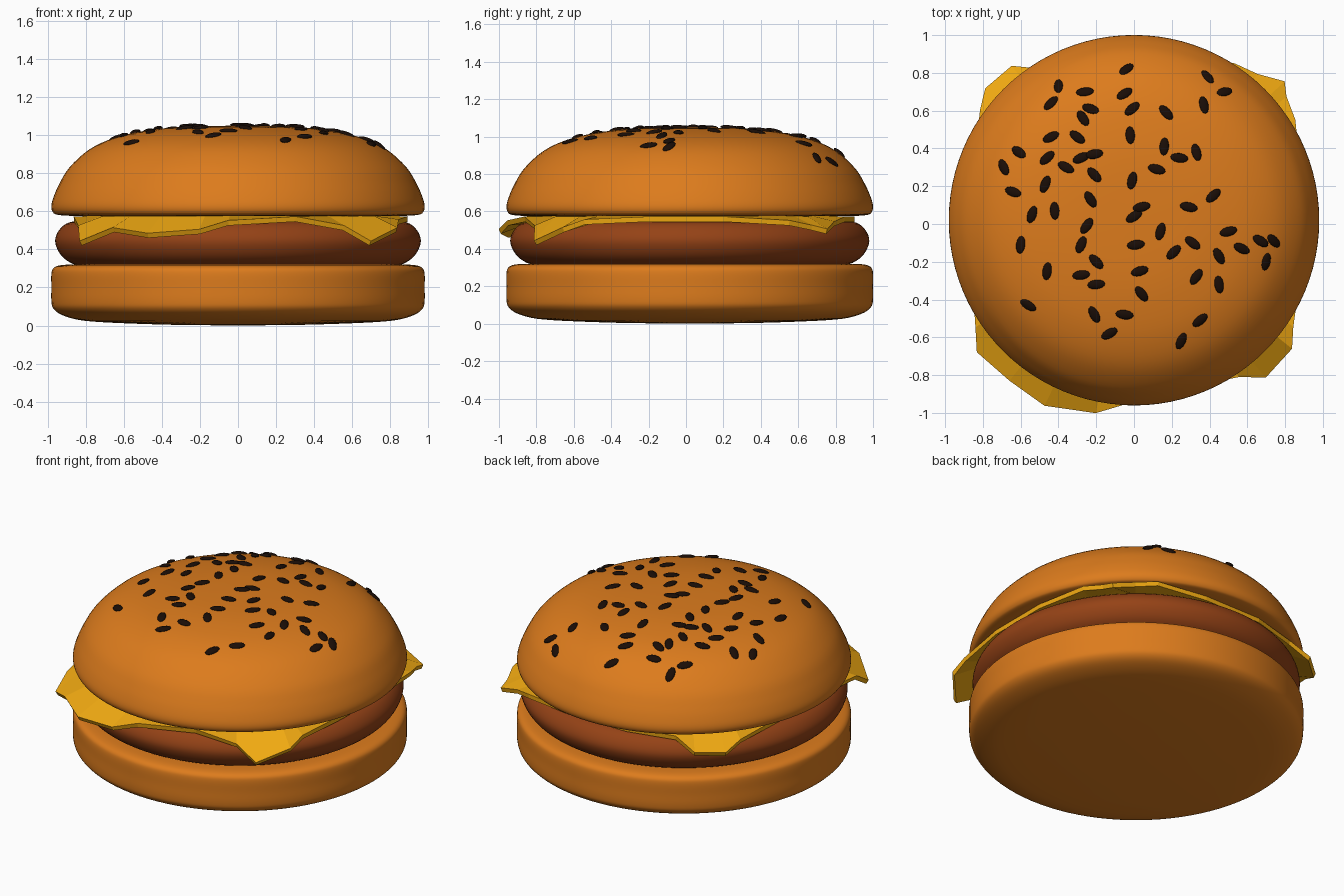
import bpy, bmesh, math, random
from mathutils import Matrix, Vector

if "Cube" in bpy.data.objects:
    bpy.data.objects.remove(bpy.data.objects["Cube"])

random.seed(4)
CY = 0.02  # bun axis sits slightly behind the origin


def material(name, rgb):
    m = bpy.data.materials.new(name)
    m.diffuse_color = (*rgb, 1)
    m.use_nodes = True
    m.node_tree.nodes["Principled BSDF"].inputs["Base Color"].default_value = m.diffuse_color
    return m


def finish(name, bm, mat, smooth=None):
    me = bpy.data.meshes.new(name)
    bmesh.ops.recalc_face_normals(bm, faces=bm.faces)
    bm.to_mesh(me)
    bm.free()
    ob = bpy.data.objects.new(name, me)
    bpy.context.collection.objects.link(ob)
    me.materials.append(mat)
    if smooth:
        bpy.ops.object.select_all(action='DESELECT')
        ob.select_set(True)
        bpy.context.view_layer.objects.active = ob
        bpy.ops.object.shade_smooth_by_angle(angle=math.radians(smooth))
    return ob


def spline(pts, n=4):
    """Catmull-Rom refinement of an (r, z) profile."""
    p = [Vector(q) for q in pts]
    p = [p[0] * 2 - p[1]] + p + [p[-1] * 2 - p[-2]]
    out = []
    for a, b, c, d in zip(p, p[1:], p[2:], p[3:]):
        for i in range(n):
            t = i / n
            out.append(0.5 * (2 * b + (c - a) * t + (2 * a - 5 * b + 4 * c - d) * t**2
                              + (3 * b - a - 3 * c + d) * t**3))
    return out + [p[-2]]


def lathe(name, prof, mat, segs=96):
    bm = bmesh.new()
    rings = []
    for r, z in prof:
        if r < 1e-4:
            rings.append([bm.verts.new((0, CY, z))] * segs)
        else:
            rings.append([bm.verts.new((r * math.cos(a), CY + r * math.sin(a), z))
                          for a in (math.tau * i / segs for i in range(segs))])
    for lo, hi in zip(rings, rings[1:]):
        for i in range(segs):
            j = (i + 1) % segs
            bm.faces.new(list(dict.fromkeys((lo[i], lo[j], hi[j], hi[i]))))
    return finish(name, bm, mat, 40)


bun = material("bun", (0.72, 0.2, 0.012))
meat = material("meat", (0.3, 0.055, 0.008))
yellow = material("cheese", (0.88, 0.4, 0.006))
dark = material("seed", (0.01, 0.004, 0.002))

# Buns and patty
lathe("bottom_bun", spline([(0, 0), (.35, .004), (.6, .012), (.75, .02), (.85, .032), (.93, .058),
                            (.97, .09), (.98, .13), (.98, .2), (.98, .27), (.97, .3), (.94, .315),
                            (.88, .32), (.75, .32), (.5, .32), (0, .32)]), bun)
lathe("patty", spline([(0, .31), (.5, .31), (.7, .31), (.8, .312), (.87, .325), (.93, .37),
                       (.96, .44), (.94, .5), (.89, .54), (.8, .553), (.7, .555), (.5, .555),
                       (0, .555)]), meat)
dome = spline([(0, 1.05), (.3, 1.043), (.5, 1.02), (.65, .985), (.78, .925), (.885, .83),
               (.94, .74), (.97, .67), (.98, .625), (.972, .595), (.95, .582), (.88, .576),
               (.75, .575), (.5, .575), (0, .575)])
lathe("top_bun", dome, bun)

# Cheese slice: drooping rim (underside), flat middle, faceted
rim = [(.69, -.80, .42), (.83, -.65, .49), (.84, -.54, .53), (.89, -.2, .545), (.89, .2, .545),
       (.85, .55, .525), (.80, .67, .50), (.79, .75, .48), (.65, .79, .52), (.53, .85, .545),
       (.2, .9, .545), (-.2, .9, .545), (-.5, .82, .54), (-.64, .83, .48), (-.78, .71, .47),
       (-.81, .6, .52), (-.86, .2, .545), (-.86, -.2, .545), (-.83, -.54, .50), (-.82, -.67, .42),
       (-.65, -.82, .49), (-.47, -.95, .46), (-.2, -.99, .48), (-.05, -.95, .525),
       (.3, -.86, .545), (.55, -.80, .50)]
bm = bmesh.new()
outer = [bm.verts.new(p) for p in rim]
inner = [bm.verts.new((x * .86, y * .86, .547)) for x, y, z in rim]
for i in range(len(rim)):
    j = (i + 1) % len(rim)
    bm.faces.new((outer[i], outer[j], inner[j], inner[i]))
bm.faces.new(inner)
cheese = finish("cheese_slice", bm, yellow)
if cheese.data.polygons[-1].normal.z < 0:
    cheese.data.flip_normals()
mod = cheese.modifiers.new("thickness", 'SOLIDIFY')
mod.thickness, mod.offset = .028, 1


# Sesame seeds laid on the dome
def dome_at(r):
    for a, b in zip(dome, dome[1:]):
        if a.x <= r <= b.x:
            slope = (b.y - a.y) / (b.x - a.x)
            return a.y + slope * (r - a.x), slope


spots = [(-.04, .82), (-.4, .73), (-.44, .64), (-.26, .70), (-.23, .61), (-.27, .56), (-.05, .69),
         (-.01, .61), (.17, .59), (.39, .78), (.48, .70), (.37, .63), (-.44, .46), (-.3, .46),
         (-.02, .47), (-.61, .38), (-.46, .35), (-.36, .3), (-.28, .35), (-.21, .37), (-.21, .26),
         (.16, .41), (.24, .35), (.33, .38), (.12, .29), (-.69, .3), (-.64, .17), (-.47, .21),
         (-.01, .23), (.42, .15), (.29, .09), (-.23, .13), (-.54, .05), (-.42, .07), (-.25, -.01),
         (.04, .09), (.0, .04), (.14, -.04), (-.6, -.11), (-.28, -.11), (.01, -.11), (.21, -.15),
         (.31, -.1), (.5, -.04), (.45, -.17), (.57, -.13), (.67, -.09), (.74, -.09), (.7, -.2),
         (-.46, -.25), (-.28, -.27), (-.2, -.2), (-.2, -.32), (.03, -.25), (.04, -.37), (.33, -.28),
         (.45, -.32), (-.56, -.43), (-.21, -.48), (-.05, -.48), (-.13, -.58), (.35, -.51),
         (.25, -.62)]
bm = bmesh.new()
for x, y in spots:
    d = Vector((x, y - CY))
    z, slope = dome_at(d.length)
    u = d.normalized() if d.length > 1e-6 else Vector((1, 0))
    normal = Vector((-slope * u.x, -slope * u.y, 1))
    tilt = normal.to_track_quat('Z', 'Y').to_matrix().to_4x4()
    m = (Matrix.Translation((x, y, z + .003)) @ tilt
         @ Matrix.Rotation(random.uniform(0, math.pi), 4, 'Z')
         @ Matrix.Rotation(random.uniform(-.12, .12), 4, 'Y')
         @ Matrix.Diagonal((.048, .025, .012, 1)))
    bmesh.ops.create_uvsphere(bm, u_segments=12, v_segments=8, radius=1, matrix=m)
finish("sesame_seeds", bm, dark, 60)
